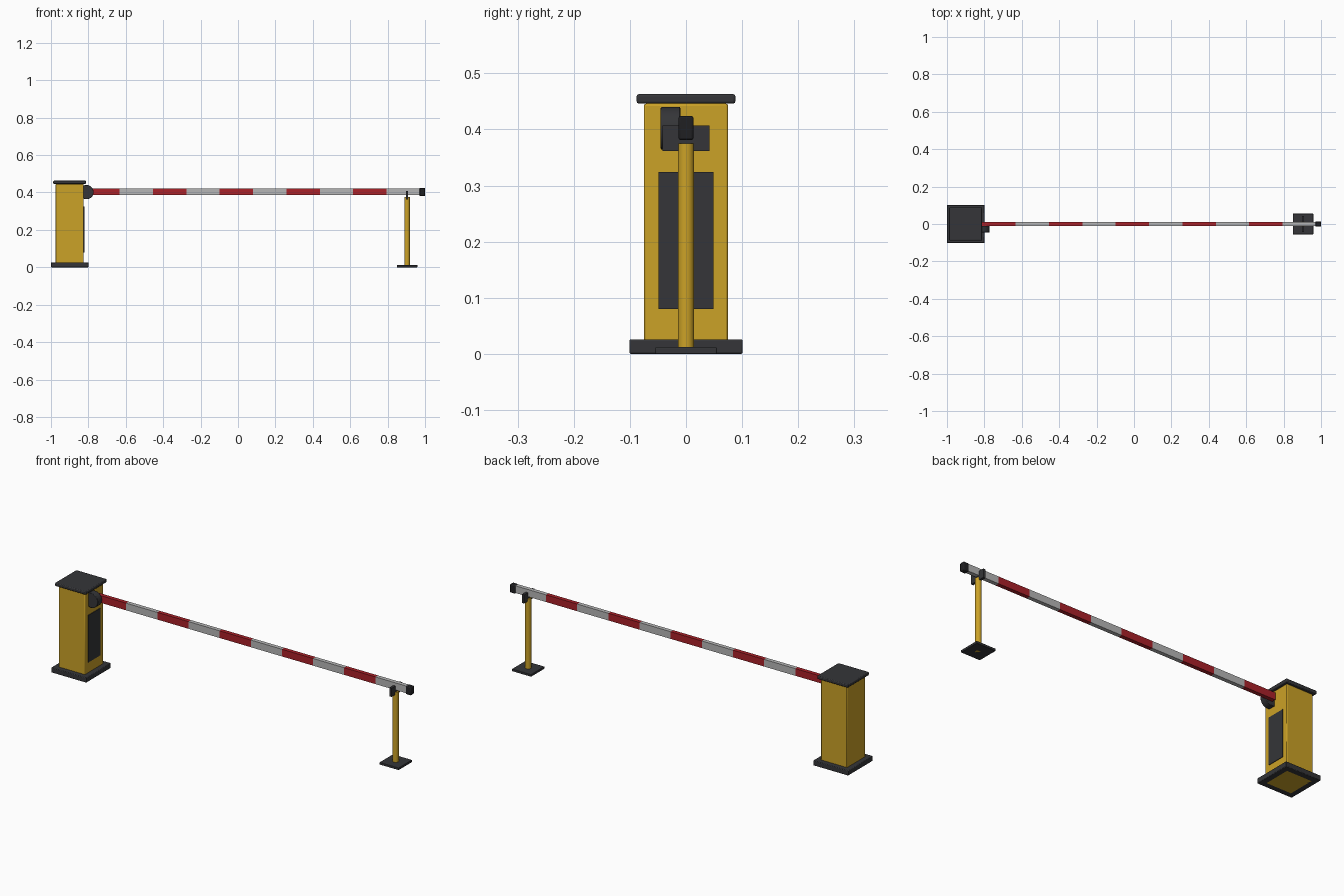
import bpy, math

if "Cube" in bpy.data.objects:
    bpy.data.objects.remove(bpy.data.objects["Cube"])


def material(name, rgb):
    m = bpy.data.materials.new(name)
    m.diffuse_color = (*rgb, 1)
    m.use_nodes = True
    m.node_tree.nodes["Principled BSDF"].inputs["Base Color"].default_value = m.diffuse_color
    return m


YELLOW = material("yellow_paint", (0.60, 0.36, 0.02))
DARK = material("dark_metal", (0.035, 0.036, 0.04))
RUBBER = material("black_rubber", (0.014, 0.014, 0.016))
RED = material("red_stripe", (0.40, 0.015, 0.022))
WHITE = material("white_stripe", (0.47, 0.47, 0.47))


def finish(o, name, mat, bevel, segments=2):
    o.name = name
    o.data.materials.append(mat)
    if bevel:
        b = o.modifiers.new("bevel", 'BEVEL')
        b.width, b.segments, b.limit_method = bevel, segments, 'ANGLE'
    bpy.ops.object.shade_smooth_by_angle(angle=math.radians(35))
    return o


def box(name, x, y, z, mat, bevel=0.0):
    """Box from (min, max) pairs along each axis."""
    bpy.ops.mesh.primitive_cube_add(size=1, location=[(a + b) / 2 for a, b in (x, y, z)])
    o = bpy.context.object
    o.scale = [b - a for a, b in (x, y, z)]
    bpy.ops.object.transform_apply(location=False, rotation=False, scale=True)
    return finish(o, name, mat, bevel)


def cylinder(name, loc, r, depth, mat, rot=(0, 0, 0), bevel=0.0):
    bpy.ops.mesh.primitive_cylinder_add(vertices=32, radius=r, depth=depth, location=loc, rotation=rot)
    return finish(bpy.context.object, name, mat, bevel)


# Cabinet with foot plate, lid and service door
CX = -0.9
box("cabinet_base", (CX - 0.1, CX + 0.101), (-0.101, 0.101), (0, 0.026), DARK, 0.003)
box("cabinet_body", (CX - 0.075, CX + 0.075), (-0.075, 0.075), (0, 0.446), YELLOW, 0.004)
box("cabinet_lid", (CX - 0.088, CX + 0.088), (-0.088, 0.088), (0.446, 0.463), DARK, 0.004)
box("service_door", (-0.83, -0.822), (-0.049, 0.049), (0.08, 0.324), DARK)

# Pivot hub on the cabinet side
cylinder("pivot_hub", (-0.81, -0.0275, 0.402), 0.038, 0.035, DARK,
         (math.pi / 2, 0, 0), 0.002)

# Striped boom, alternating red and white sections
START, STEP, BZ = -0.812, 0.1785, 0.404
for i in range(10):
    x0 = START + i * STEP
    box(f"boom_section_{i + 1}", (x0, x0 + STEP), (-0.0105, 0.0105),
        (BZ - 0.0185, BZ + 0.0185), WHITE if i % 2 else RED)
box("boom_end_cap", (0.97, 1.0), (-0.0135, 0.0135), (0.381, 0.424), RUBBER, 0.004)

# Rest post with foot plate and cradle
PX = 0.904
box("post_base", (PX - 0.055, PX + 0.055), (-0.055, 0.055), (0, 0.012), DARK, 0.002)
cylinder("rest_post", (PX, 0, 0.1875), 0.0145, 0.375, YELLOW)
box("cradle_bottom", (PX - 0.006, PX + 0.006), (-0.042, 0.042), (0.362, 0.386), DARK)
for side, s in (("front", -1), ("back", 1)):
    ys = sorted((s * 0.0105, s * 0.042))
    box(f"cradle_prong_{side}", (PX - 0.006, PX + 0.006), ys, (0.386, 0.407), DARK)
